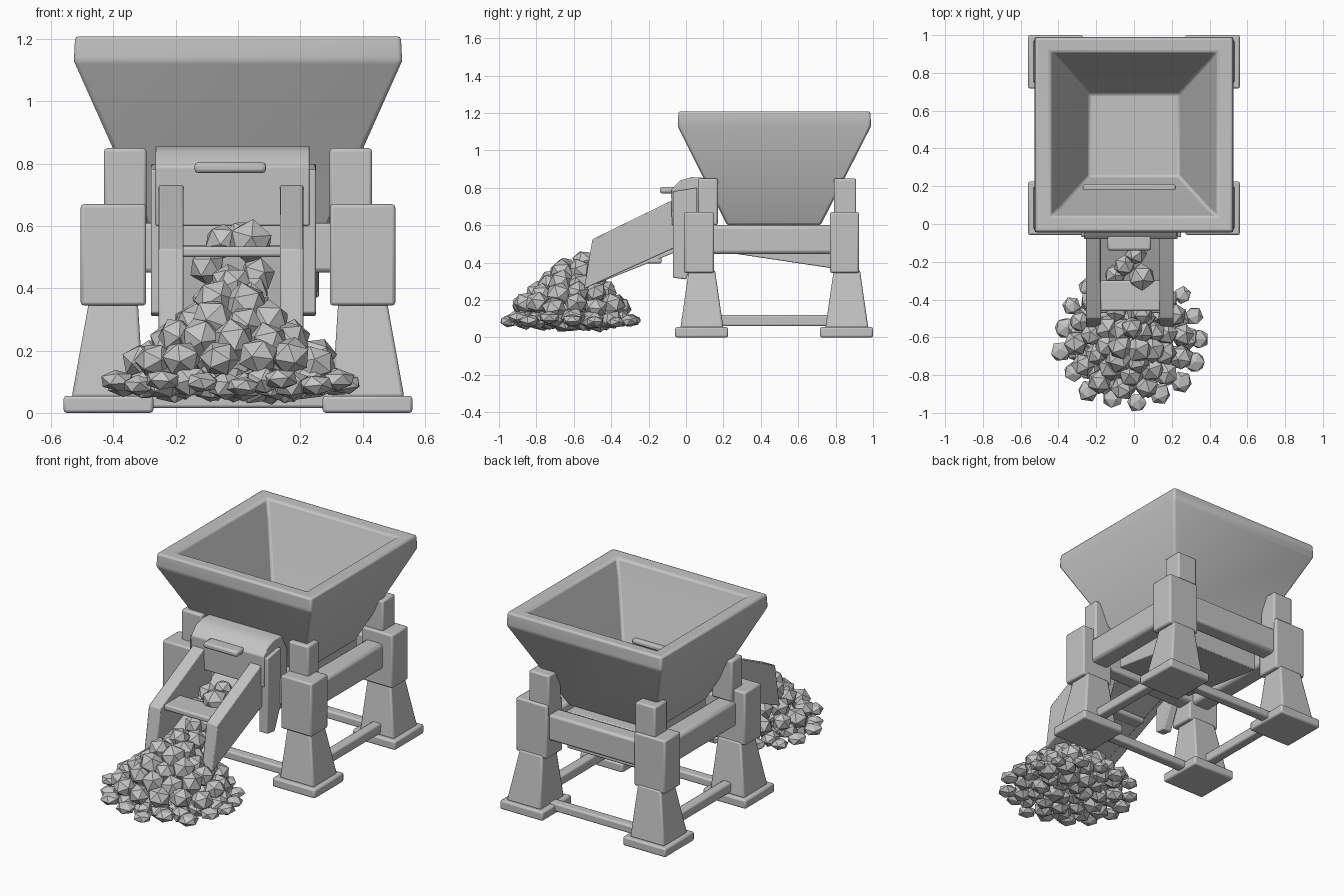
import bpy, bmesh, math, random
from mathutils import Vector, Matrix

if "Cube" in bpy.data.objects:
    bpy.data.objects.remove(bpy.data.objects["Cube"])

random.seed(4)
grey = bpy.data.materials.new("plain_grey")
grey.diffuse_color = (0.55, 0.55, 0.55, 1)
grey.use_nodes = True
grey.node_tree.nodes["Principled BSDF"].inputs["Base Color"].default_value = grey.diffuse_color


def finish(name, bm, bevel=0.0, smooth=True):
    bmesh.ops.recalc_face_normals(bm, faces=bm.faces)
    me = bpy.data.meshes.new(name)
    bm.to_mesh(me)
    bm.free()
    me.materials.append(grey)
    ob = bpy.data.objects.new(name, me)
    bpy.context.collection.objects.link(ob)
    if bevel:
        m = ob.modifiers.new("bevel", 'BEVEL')
        m.width = bevel
        m.segments = 2
        m.limit_method = 'ANGLE'
    if smooth:
        bpy.ops.object.select_all(action='DESELECT')
        ob.select_set(True)
        bpy.context.view_layer.objects.active = ob
        bpy.ops.object.shade_smooth_by_angle(angle=math.radians(35))
    return ob


def loft(name, rects, bevel=0.01):
    """Stack of rectangles (x0, x1, y0, y1, z), capped at both ends."""
    bm = bmesh.new()
    rings = [[bm.verts.new(p) for p in ((a, c, z), (b, c, z), (b, d, z), (a, d, z))]
             for a, b, c, d, z in rects]
    for r, s in zip(rings, rings[1:]):
        for i in range(4):
            j = (i + 1) % 4
            bm.faces.new((r[i], r[j], s[j], s[i]))
    bm.faces.new(rings[0])
    bm.faces.new(rings[-1])
    return finish(name, bm, bevel)


def box(name, x0, x1, y0, y1, z0, z1, bevel=0.01):
    return loft(name, [(x0, x1, y0, y1, z0), (x0, x1, y0, y1, z1)], bevel)


def side_profile(name, pts, x0, x1, bevel=0.006):
    """Outline in (y, z) extruded along x."""
    bm = bmesh.new()
    a = [bm.verts.new((x0, y, z)) for y, z in pts]
    b = [bm.verts.new((x1, y, z)) for y, z in pts]
    bm.faces.new(a)
    bm.faces.new(b)
    for i in range(len(pts)):
        j = (i + 1) % len(pts)
        bm.faces.new((a[i], a[j], b[j], b[i]))
    return finish(name, bm, bevel)


# Hopper: outer shell, thick rim, hollow inside
loft("hopper", [
    (-0.29, 0.29, 0.22, 0.72, 0.60), (-0.527, 0.527, -0.045, 0.99, 1.13),
    (-0.523, 0.523, -0.04, 0.985, 1.21), (-0.44, 0.44, 0.04, 0.91, 1.205),
    (-0.40, 0.40, 0.075, 0.87, 1.10), (-0.24, 0.24, 0.25, 0.69, 0.66)], 0.012)
side_profile("hopper_underside", [(0.18, 0.46), (0.78, 0.37), (0.78, 0.60), (0.18, 0.60)],
             -0.26, 0.26)

# Four legs: foot plate, tapered pier, block and upper post
for side, sx in (("left", -1), ("right", 1)):
    for end, y in (("front", 0.085), ("rear", 0.86)):
        n = end + "_" + side

        def leg(part, levels, bevel=0.01):
            loft(n + "_" + part, [(sx * c - h, sx * c + h, y + d0, y + d1, z)
                                  for c, h, d0, d1, z in levels], bevel)
        f = (0.416, 0.144, -0.143, 0.14)
        leg("foot", [(*f, 0.0), (*f, 0.055)])
        leg("pier", [(0.418, 0.116, -0.115, 0.115, 0.05), (0.40, 0.078, -0.07, 0.07, 0.36)])
        k = (0.40, 0.105, -0.095 if end == "front" else -0.09, 0.065)
        leg("block", [(*k, 0.345), (*k, 0.67)])
        p = (0.362, 0.068, -0.02, 0.085) if end == "front" else (0.36, 0.068, -0.07, 0.05)
        leg("post", [(*p, 0.60), (*p, 0.85)])
    # Side beam and low side brace
    box(side + "_beam", sx * 0.38 - 0.06, sx * 0.38 + 0.06, 0.10, 0.80, 0.445, 0.60, 0.02)
    box(side + "_brace", sx * 0.41 - 0.03, sx * 0.41 + 0.03, 0.15, 0.80, 0.06, 0.12)

# Cross beams and low cross braces
for end, y in (("front", 0.10), ("rear", 0.85)):
    box(end + "_beam", -0.32, 0.32, y - 0.05, y + 0.05, 0.45, 0.61, 0.015)
    box(end + "_brace", -0.32, 0.32, y - 0.03, y + 0.03, 0.015, 0.065)

# Gate housing: hood, cheeks and handle
side_profile("gate_hood", [(-0.075, 0.60), (-0.08, 0.79), (-0.03, 0.84), (0.03, 0.857),
                           (0.15, 0.85), (0.15, 0.60)], -0.265, 0.23)
for n, x0, x1 in (("left", -0.28, -0.225), ("right", 0.19, 0.25)):
    side_profile(n + "_gate_cheek", [(-0.07, 0.32), (0.0, 0.31), (0.06, 0.45), (0.06, 0.80),
                                     (-0.07, 0.78)], x0, x1)
box("gate_handle", -0.14, 0.09, -0.14, -0.06, 0.77, 0.805, 0.012)
box("gate_top_bar", -0.27, 0.22, 0.17, 0.21, 0.80, 0.83)

# Discharge chute: walls, floor, cross plates
for n, x0, x1 in (("left", -0.255, -0.175), ("right", 0.135, 0.21)):
    side_profile(n + "_chute_wall", [(0.0, 0.76), (-0.07, 0.735), (-0.50, 0.525),
                                     (-0.545, 0.26), (-0.08, 0.47), (0.0, 0.50)], x0, x1)
side_profile("chute_floor", [(0.08, 0.55), (0.08, 0.51), (-0.47, 0.29), (-0.47, 0.32)],
             -0.19, 0.15, 0.004)
box("chute_cross_plate", -0.19, 0.15, -0.46, -0.30, 0.50, 0.535)
box("chute_support_bar", -0.19, 0.15, -0.21, -0.13, 0.395, 0.43)


def rocks(name, items):
    """Faceted stones from (x, y, z, radius, flatness)."""
    bm = bmesh.new()
    for x, y, z, r, flat in items:
        turn = Matrix.Rotation(random.uniform(0, 6.28), 4, Vector(
            (random.uniform(-1, 1), random.uniform(-1, 1), random.uniform(0.2, 1))).normalized())
        m = Matrix.Translation((x, y, z)) @ Matrix.Diagonal((1, 1, flat, 1)) @ turn
        bmesh.ops.create_icosphere(bm, subdivisions=1, radius=r, matrix=m)
    return finish(name, bm, 0.0, False)


# Pile on the ground: rings (count, ring radius, height, stone size, flatness)
pile = []
for n, rad, z, r, flat in ((17, 0.345, 0.095, 0.054, 0.6), (15, 0.27, 0.10, 0.062, 0.8),
                           (11, 0.18, 0.09, 0.065, 0.8), (6, 0.08, 0.09, 0.065, 0.8),
                           (14, 0.27, 0.17, 0.062, 0.9), (11, 0.19, 0.235, 0.065, 1),
                           (8, 0.125, 0.295, 0.068, 1), (4, 0.065, 0.35, 0.07, 1)):
    start = random.uniform(0, 6.28)
    for i in range(n):
        a = start + 2 * math.pi * i / n
        q = rad * random.uniform(0.93, 1.02)
        pile.append((-0.02 + 1.08 * q * math.cos(a), -0.61 + q * math.sin(a),
                     z + random.uniform(-0.015, 0.015), r * random.uniform(0.9, 1.12), flat))
pile.append((-0.01, -0.55, 0.41, 0.06, 1))
rocks("rock_pile", pile)

# Stones sliding down the chute
rocks("chute_rocks", [(0.04, -0.28, 0.55, 0.075, 1), (-0.05, -0.22, 0.55, 0.06, 1),
                      (0.01, -0.16, 0.56, 0.06, 1), (-0.10, -0.27, 0.47, 0.06, 1),
                      (0.06, -0.36, 0.44, 0.06, 1), (-0.03, -0.38, 0.42, 0.06, 1),
                      (-0.09, -0.46, 0.36, 0.06, 1), (0.04, -0.47, 0.38, 0.065, 1)])
